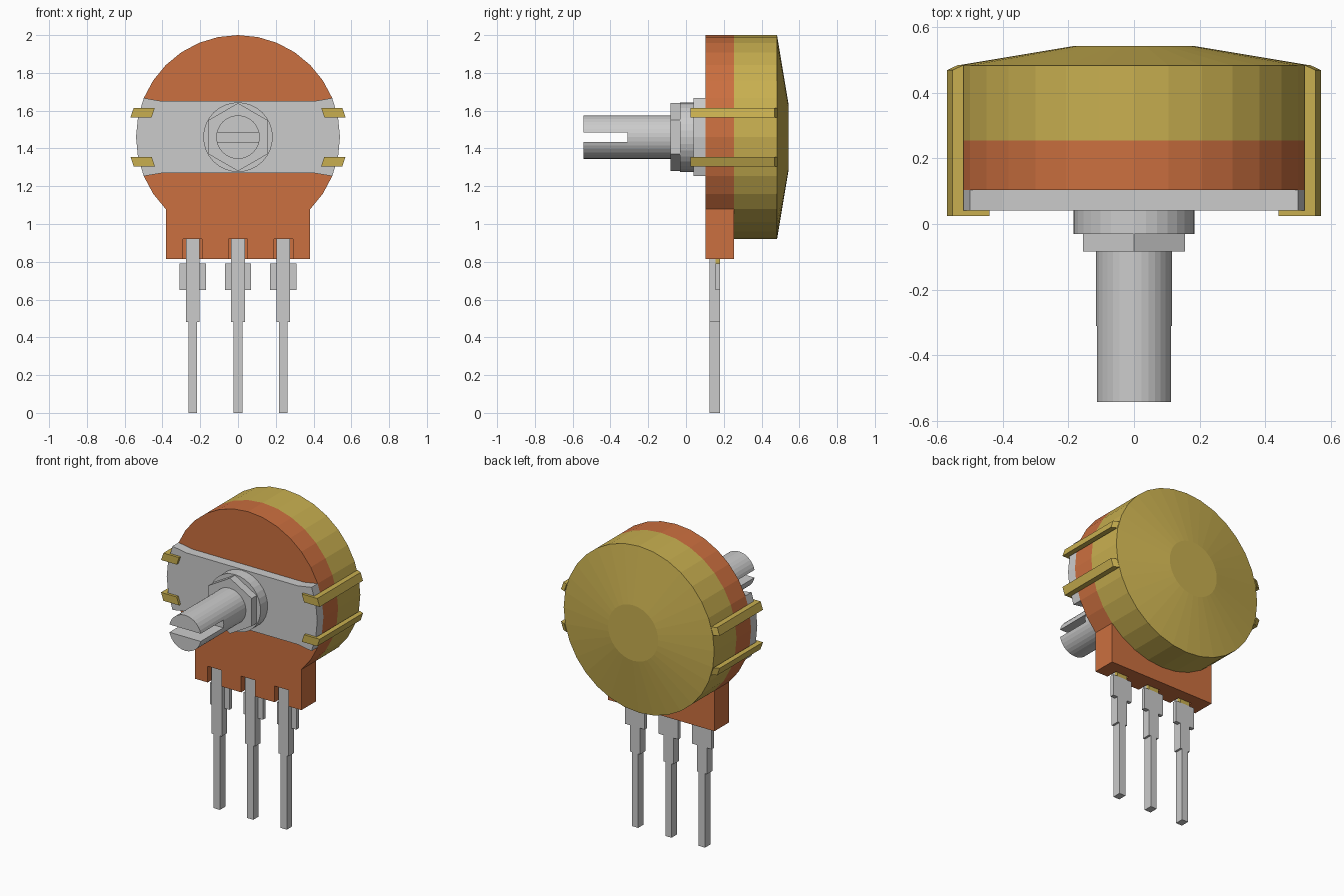
import bpy, bmesh
from math import sin, cos, pi

if "Cube" in bpy.data.objects:
    bpy.data.objects.remove(bpy.data.objects["Cube"])

CZ, R = 1.46, 0.54          # body axis height and radius
STEP = 2 * pi / 32


def material(name, rgb):
    m = bpy.data.materials.new(name)
    m.diffuse_color = (*rgb, 1)
    m.use_nodes = True
    m.node_tree.nodes["Principled BSDF"].inputs["Base Color"].default_value = m.diffuse_color
    return m


ORANGE = material("orange_phenolic", (0.60, 0.16, 0.05))
GOLD = material("gold_metal", (0.58, 0.43, 0.08))


def arc(r, first, last, step=STEP):
    """(x, z) points on a circle round the body axis."""
    return [(r * cos(i * step), CZ + r * sin(i * step)) for i in range(first, last + 1)]


def loft(name, rings, mat=None):
    """Closed solid through matching rings of 3D points."""
    bm = bmesh.new()
    loops = [[bm.verts.new(p) for p in ring] for ring in rings]
    n = len(loops[0])
    for a, b in zip(loops, loops[1:]):
        for i in range(n):
            j = (i + 1) % n
            bm.faces.new((a[i], a[j], b[j], b[i]))
    bm.faces.new(loops[0])
    bm.faces.new(loops[-1])
    bmesh.ops.recalc_face_normals(bm, faces=bm.faces)
    me = bpy.data.meshes.new(name)
    bm.to_mesh(me)
    bm.free()
    ob = bpy.data.objects.new(name, me)
    bpy.context.collection.objects.link(ob)
    if mat:
        me.materials.append(mat)
    return ob


def prism(name, pts, y0, y1, mat=None):
    return loft(name, [[(x, y, z) for x, z in pts] for y in (y0, y1)], mat)


def box(name, cx, half, y0, y1, z0, z1, mat=None):
    pts = [(cx - half, z0), (cx + half, z0), (cx + half, z1), (cx - half, z1)]
    return prism(name, pts, y0, y1, mat)


def cut(target, cutter):
    """Subtract the cutter and delete it."""
    mod = target.modifiers.new("cut", 'BOOLEAN')
    mod.operation, mod.solver, mod.object = 'DIFFERENCE', 'EXACT', cutter
    cutter.hide_render = True
    bpy.context.view_layer.objects.active = target
    bpy.ops.object.modifier_apply(modifier=mod.name)
    bpy.data.objects.remove(cutter)


# Orange body: disc with a square terminal tab, notched for the pins
body_pts = arc(R, -4, 20)
tab_x = body_pts[0][0]
body = prism("body", body_pts + [(-tab_x, 0.815), (tab_x, 0.815)], 0.104, 0.254, ORANGE)
PINS = (-0.24, 0, 0.24)
for x in PINS:
    cut(body, box("notch_cutter", x, 0.05, 0.05, 0.18, 0.75, 0.92))

# Gold rear cover with shallow conical back
loft("rear_cover", [[(x, y, z) for x, z in arc(r, 0, 31)]
                    for r, y in ((R, 0.254), (R, 0.482), (0.18, 0.542))], GOLD)

# Grey front plate with rounded ends and flared corners
prism("front_plate", arc(R, -2, 2) + [(0.40, 1.65), (-0.40, 1.65)]
      + arc(R, 14, 18) + [(-0.40, 1.27), (0.40, 1.27)], 0.041, 0.104)

# Collar, hexagonal nut and slotted shaft
prism("collar", arc(0.184, 0, 31), -0.031, 0.041)
prism("hex_nut", [(0.18 * sin(i * pi / 3), CZ + 0.18 * cos(i * pi / 3)) for i in range(6)],
      -0.083, -0.031)
shaft = prism("shaft", arc(0.115, 0, 31), -0.542, -0.083)
cut(shaft, box("slot_cutter", 0, 0.3, -0.7, -0.31, CZ - 0.025, CZ + 0.025))

# Four bent fingers clamping the cover over the front plate
hook = [(0.518, 0.484), (0.552, 0.468), (0.552, 0.024),
        (0.440, 0.024), (0.440, 0.041), (0.518, 0.041)]
for side in (-1, 1):
    for up in (-1, 1):
        rings = [[(side * (x + dx), y, CZ + up * dz) for x, y in hook]
                 for dx, dz in ((0, 0.155), (0.017, 0.105))]
        loft("clamp_finger", rings, GOLD)

# Terminal pins: stepped blade, crimp wings and gold neck
for x in PINS:
    box("pin_tip", x, 0.0225, 0.125, 0.18, 0, 0.48)
    box("pin_blade", x, 0.036, 0.125, 0.18, 0.48, 0.79)
    box("pin_top", x, 0.036, 0.125, 0.155, 0.79, 0.92)
    box("pin_neck", x, 0.036, 0.155, 0.18, 0.79, 0.92, GOLD)
    for side in (-1, 1):
        box("pin_wing", x + side * 0.053, 0.017, 0.155, 0.18, 0.65, 0.79)
